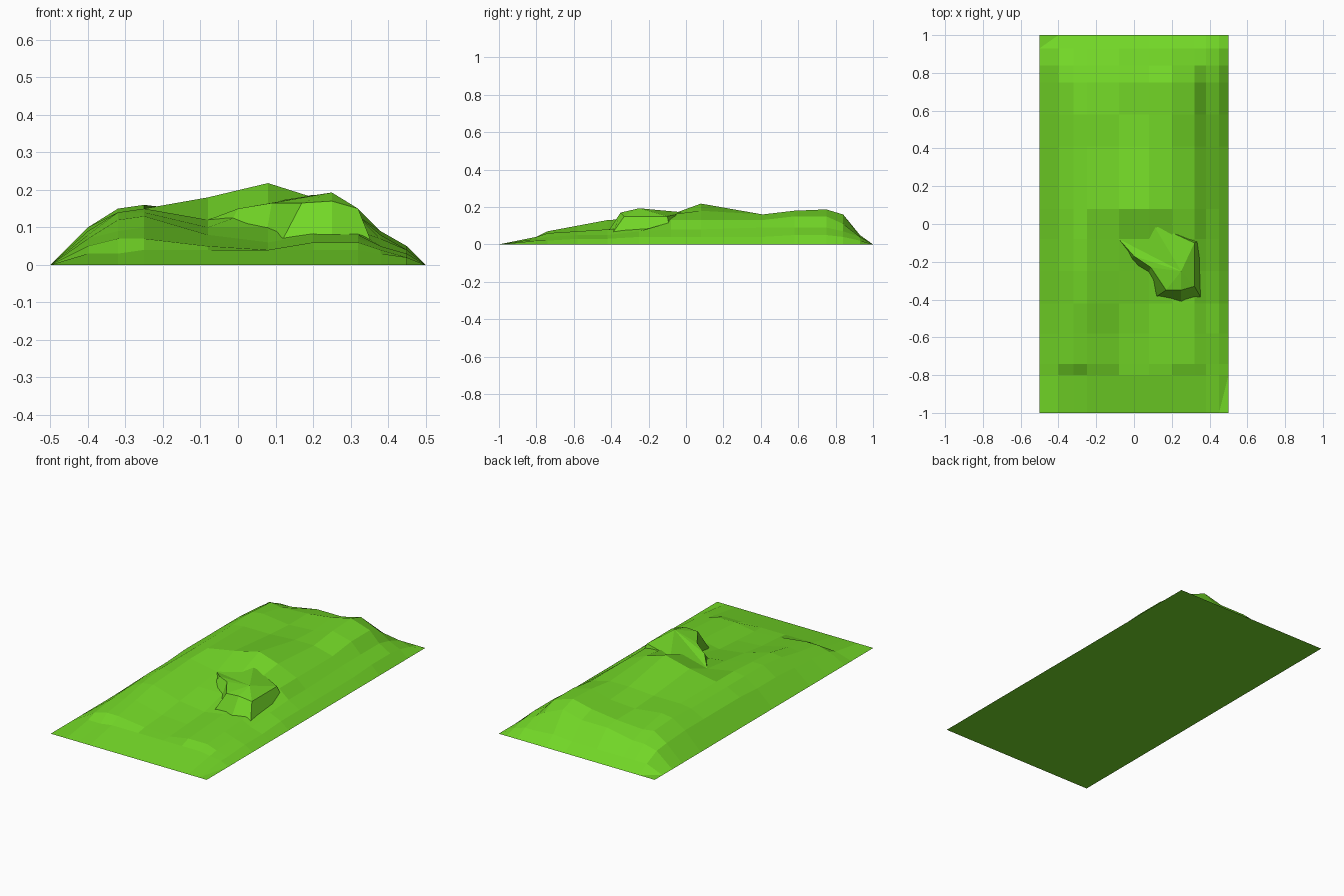
import bpy, bmesh

if "Cube" in bpy.data.objects:
    bpy.data.objects.remove(bpy.data.objects["Cube"])

grass = bpy.data.materials.new("grass")
grass.diffuse_color = (0.17, 0.68, 0.02, 1)
grass.use_nodes = True
grass.node_tree.nodes["Principled BSDF"].inputs["Base Color"].default_value = grass.diffuse_color


def make_object(name, bm):
    bmesh.ops.recalc_face_normals(bm, faces=bm.faces)
    mesh = bpy.data.meshes.new(name)
    bm.to_mesh(mesh)
    bm.free()
    mesh.materials.append(grass)
    ob = bpy.data.objects.new(name, mesh)
    bpy.context.collection.objects.link(ob)
    return ob


# Hill: cross-section heights (hundredths) at stations along the length
xs = [-.5, -.4, -.32, -.25, -.08, .08, .2, .32, .38, .45, .5]
sections = {
    -.80: (3, 3, 4, 4, 4, 4, 4, 3, 2),
    -.74: (5, 7, 7, 5, 4, 6, 6, 4, 2),
    -.58: (7, 9, 10, 6, 5, 7, 7, 5, 3),
    -.42: (8, 12, 13, 8, 6, 8, 8, 5, 3),
    -.25: (9, 14, 14, 10, 10, 10, 9, 7, 4),
    -.08: (9, 14, 15, 12, 16, 16, 13, 8, 4),
    .08: (10, 14, 15, 18, 21.8, 18, 13, 8, 4),
    .41: (10, 14, 15, 15, 16, 16, 13, 9, 4),
    .58: (10, 15, 16, 14, 15, 18, 15, 9, 5),
    .75: (9, 14, 13, 14, 16, 18.7, 15, 9, 5),
    .84: (8, 10, 10, 13, 13, 16, 11, 7, 4),
    .93: (4, 4, 4, 4, 4, 5, 4, 4, 2),
}
flat = (0,) * 9
rows = [(-1, flat), *sections.items(), (1, flat)]
bm = bmesh.new()
grid = [[bm.verts.new((x, y, h / 100)) for x, h in zip(xs, (0, *hs, 0))]
        for y, hs in rows]
for a, b in zip(grid, grid[1:]):
    for i in range(len(xs) - 1):
        bm.faces.new((a[i], a[i + 1], b[i + 1], b[i]))
# flat underside closing the border
bm.faces.new(grid[0] + [r[-1] for r in grid[1:-1]] + grid[-1][::-1]
             + [r[0] for r in grid[-2:0:-1]])
hill = make_object("grassy_hill", bm)

# Rocky outcrop: foot ring, top rim and a peak
foot = [(-.11, -.08), (-.05, -.21), (.07, -.27), (.11, -.39),
        (.25, -.43), (.36, -.40), (.36, -.08), (.10, .01)]
rim = [(-.08, -.08, .12), (0, -.17, .15), (.09, -.23, .165), (.17, -.35, .165),
       (.25, -.35, .17), (.32, -.33, .15), (.32, -.10, .15), (.10, 0, .17)]
bm = bmesh.new()
low = [bm.verts.new((x, y, .05)) for x, y in foot]
top = [bm.verts.new(p) for p in rim]
peak = bm.verts.new((.25, -.25, .193))
for i in range(len(low)):
    j = (i + 1) % len(low)
    bm.faces.new((low[i], low[j], top[j], top[i]))
    bm.faces.new((top[i], top[j], peak))
bm.faces.new(low[::-1])
outcrop = make_object("outcrop", bm)

# Merge the outcrop into the hill
mod = hill.modifiers.new("merge", 'BOOLEAN')
mod.operation = 'UNION'
mod.solver = 'EXACT'
mod.object = outcrop
bpy.context.view_layer.objects.active = hill
bpy.ops.object.modifier_apply(modifier=mod.name)
bpy.data.objects.remove(outcrop)
